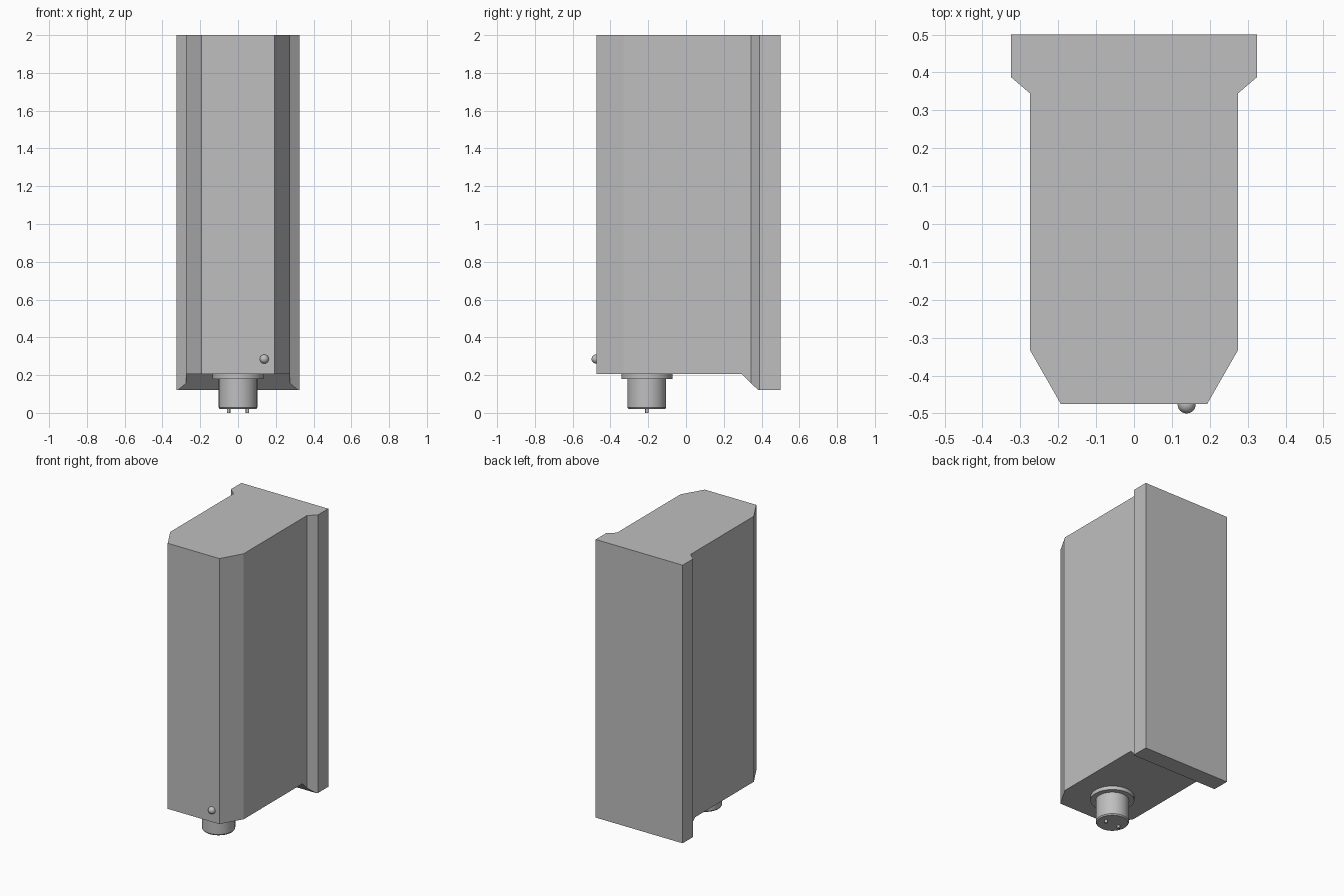
import bpy, bmesh, math
from mathutils import Matrix

if "Cube" in bpy.data.objects:
    bpy.data.objects.remove(bpy.data.objects["Cube"])

grey = bpy.data.materials.new("plain grey")
grey.diffuse_color = (0.52, 0.52, 0.52, 1)
grey.use_nodes = True
grey.node_tree.nodes["Principled BSDF"].inputs["Base Color"].default_value = grey.diffuse_color


def finish(name, bm, smooth=False):
    bmesh.ops.recalc_face_normals(bm, faces=bm.faces[:])
    me = bpy.data.meshes.new(name)
    bm.to_mesh(me)
    bm.free()
    ob = bpy.data.objects.new(name, me)
    bpy.context.collection.objects.link(ob)
    me.materials.append(grey)
    if smooth:
        bpy.ops.object.select_all(action='DESELECT')
        ob.select_set(True)
        bpy.context.view_layer.objects.active = ob
        bpy.ops.object.shade_smooth_by_angle(angle=math.radians(35))
    return ob


def prism(name, points, direction):
    bm = bmesh.new()
    face = bm.faces.new([bm.verts.new(p) for p in points])
    ext = bmesh.ops.extrude_face_region(bm, geom=[face])
    verts = [v for v in ext["geom"] if isinstance(v, bmesh.types.BMVert)]
    bmesh.ops.translate(bm, verts=verts, vec=direction)
    return finish(name, bm)


def lathe(name, profile, x, y, steps=48):
    bm = bmesh.new()
    vs = [bm.verts.new((r, 0, z)) for r, z in profile]
    es = [bm.edges.new(p) for p in zip(vs, vs[1:])]
    bmesh.ops.spin(bm, geom=vs + es, cent=(0, 0, 0), axis=(0, 0, 1),
                   angle=math.tau, steps=steps)
    bmesh.ops.remove_doubles(bm, verts=bm.verts[:], dist=1e-5)
    bmesh.ops.translate(bm, verts=bm.verts[:], vec=(x, y, 0))
    return finish(name, bm, True)


# Housing: mirrored plan outline with chamfered front and wide back flange
half = [(0.193, -0.475), (0.275, -0.332), (0.275, 0.345),
        (0.325, 0.388), (0.325, 0.5)]
outline = half + [(-x, y) for x, y in reversed(half)]
housing = prism("housing", [(x, y, 0.12) for x, y in outline], (0, 0, 1.88))

# Underside cut leaving a sloped lip at the back
cut = [(-0.6, 0.0), (0.51, 0.0), (0.383, 0.12), (0.295, 0.205), (-0.6, 0.205)]
cut[1] = (0.383, 0.0)
cutter = prism("underside_cutter", [(-0.5, y, z) for y, z in cut], (1, 0, 0))
cutter.hide_render = True
mod = housing.modifiers.new("underside", 'BOOLEAN')
mod.object = cutter
mod.solver = 'EXACT'
bpy.ops.object.select_all(action='DESELECT')
bpy.context.view_layer.objects.active = housing
housing.select_set(True)
bpy.ops.object.modifier_apply(modifier=mod.name)
bpy.data.objects.remove(cutter)

# Round plug with collar
PY = -0.207
lathe("plug", [(0, 0.02), (0.096, 0.02), (0.102, 0.028), (0.102, 0.18),
               (0.135, 0.18), (0.135, 0.206), (0, 0.206)], 0, PY)

# Contact pins
for side, x in (("left", -0.05), ("right", 0.05)):
    lathe(side + "_pin", [(0, 0), (0.009, 0), (0.009, 0.022), (0, 0.022)],
          x, PY, 16)

# Indicator lamp on the front
bm = bmesh.new()
bmesh.ops.create_uvsphere(bm, u_segments=24, v_segments=12, radius=0.024,
                          matrix=Matrix.Translation((0.139, -0.476, 0.285))
                          @ Matrix.Rotation(math.pi / 2, 4, 'X'))
finish("indicator_lamp", bm, True)
